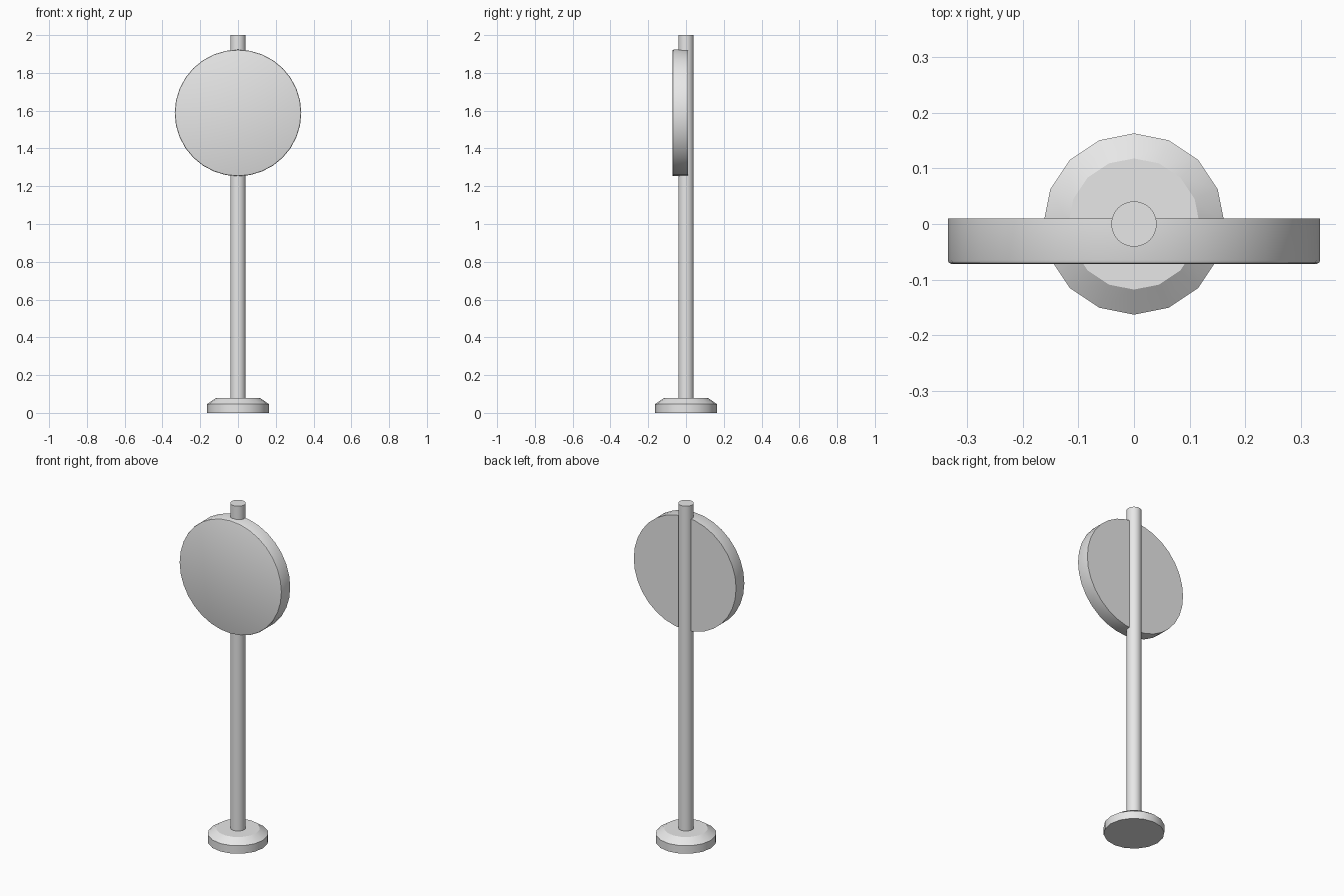
import bpy
from math import cos, sin, tau, radians
from mathutils import Matrix

cube = bpy.data.objects.get("Cube")
if cube:
    bpy.data.objects.remove(cube, do_unlink=True)

# Single plain grey finish
grey = bpy.data.materials.new("plain grey")
grey.use_nodes = True
grey.diffuse_color = (0.8, 0.8, 0.8, 1)
grey.node_tree.nodes["Principled BSDF"].inputs["Base Color"].default_value = (0.8, 0.8, 0.8, 1)


def lathe(name, profile, sides, matrix=Matrix()):
    """Closed solid of revolution from (radius, height) points, bottom to top."""
    verts = [(r * cos(tau * i / sides), r * sin(tau * i / sides), h)
             for r, h in profile for i in range(sides)]
    faces = [(k * sides + i, k * sides + (i + 1) % sides,
              (k + 1) * sides + (i + 1) % sides, (k + 1) * sides + i)
             for k in range(len(profile) - 1) for i in range(sides)]
    faces.append(tuple(reversed(range(sides))))
    faces.append(tuple(range(len(verts) - sides, len(verts))))
    mesh = bpy.data.meshes.new(name)
    mesh.from_pydata(verts, [], faces)
    mesh.transform(matrix)
    mesh.materials.append(grey)
    obj = bpy.data.objects.new(name, mesh)
    bpy.context.collection.objects.link(obj)
    bpy.ops.object.select_all(action="DESELECT")
    obj.select_set(True)
    bpy.context.view_layer.objects.active = obj
    bpy.ops.object.shade_smooth_by_angle(angle=radians(35))
    return obj


# Foot with a sloped shoulder
lathe("base", [(0.163, 0), (0.163, 0.047), (0.118, 0.078)], 16)

# Upright pole
lathe("pole", [(0.041, 0.07), (0.041, 2)], 24)

# Round sign plate, axis towards the front, with a softened front rim
to_front = Matrix.Translation((0, 0, 1.588)) @ Matrix.Rotation(radians(90), 4, "X")
lathe("sign_disc", [(0.335, -0.01), (0.335, 0.065), (0.333, 0.07), (0.328, 0.072)], 32, to_front)
